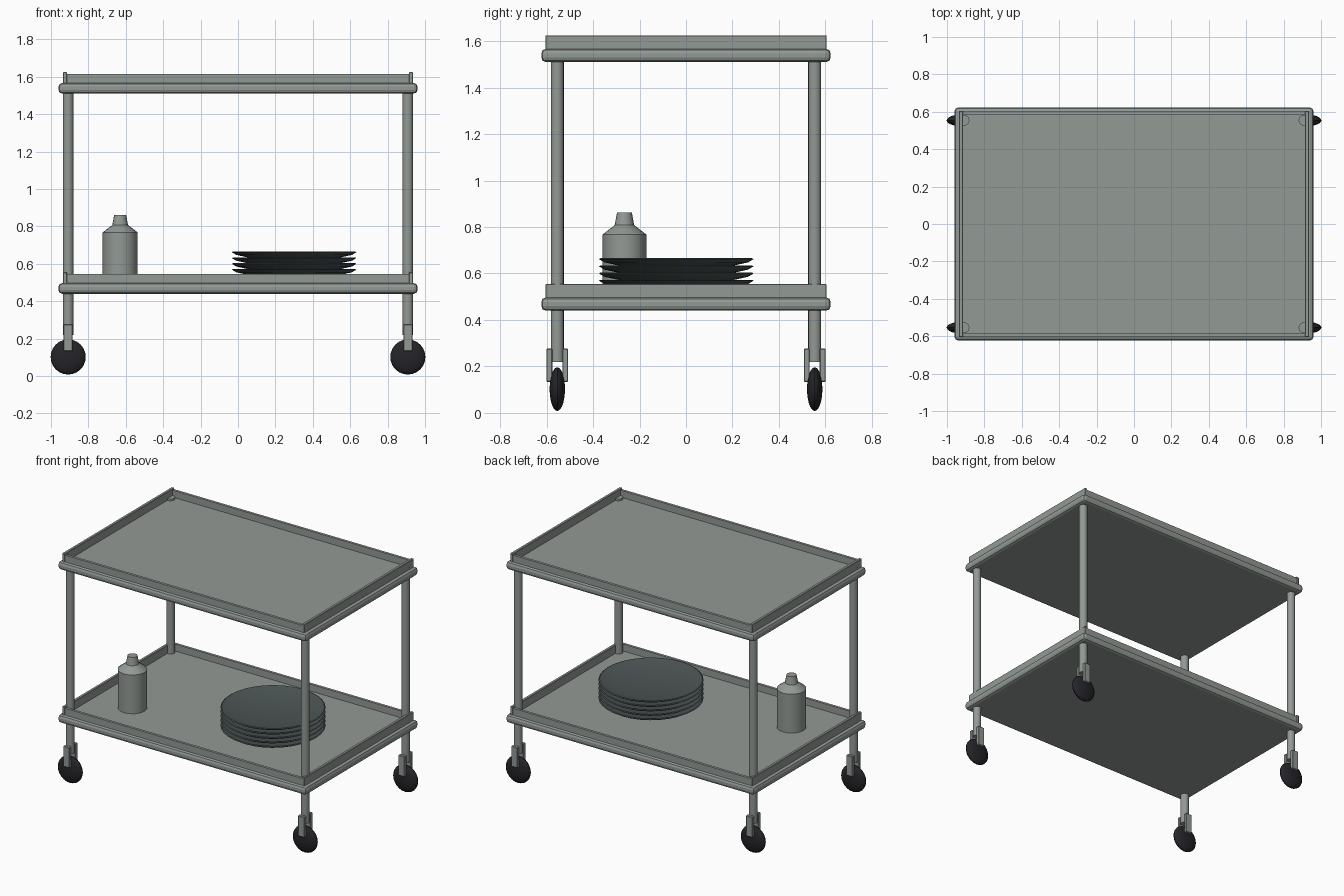
import bpy, bmesh, math
from mathutils import Matrix

old = bpy.data.objects.get("Cube")
if old:
    bpy.data.objects.remove(old, do_unlink=True)


def material(name, rgb):
    m = bpy.data.materials.new(name)
    m.use_nodes = True
    color = (*rgb, 1)
    m.diffuse_color = color
    bsdf = next(n for n in m.node_tree.nodes if n.type == 'BSDF_PRINCIPLED')
    bsdf.inputs["Base Color"].default_value = color
    return m


steel = material("grey steel", (0.29, 0.32, 0.30))
rubber = material("black rubber", (0.018, 0.018, 0.023))
ceramic = material("dark slate ceramic", (0.075, 0.092, 0.092))


def finish(name, bm, mat, loc, smooth=False):
    bmesh.ops.recalc_face_normals(bm, faces=bm.faces)
    mesh = bpy.data.meshes.new(name)
    bm.to_mesh(mesh)
    bm.free()
    mesh.materials.append(mat)
    ob = bpy.data.objects.new(name, mesh)
    ob.location = loc
    bpy.context.collection.objects.link(ob)
    if smooth:
        bpy.ops.object.select_all(action='DESELECT')
        ob.select_set(True)
        bpy.context.view_layer.objects.active = ob
        bpy.ops.object.shade_smooth_by_angle(angle=math.radians(35))
    return ob


def box(name, size, loc, mat, bevel=0.0, segments=1):
    bm = bmesh.new()
    bmesh.ops.create_cube(bm, size=1, matrix=Matrix.Diagonal((*size, 1)))
    if bevel:
        bmesh.ops.bevel(bm, geom=bm.edges[:], offset=bevel, segments=segments,
                        profile=0.5, affect='EDGES')
    return finish(name, bm, mat, loc)


def lathe(name, profile, loc, mat, sides):
    bm = bmesh.new()
    verts = [bm.verts.new((r, 0, z)) for r, z in profile]
    edges = [bm.edges.new(pair) for pair in zip(verts, verts[1:])]
    bmesh.ops.spin(bm, geom=verts + edges, axis=(0, 0, 1), cent=(0, 0, 0),
                   angle=math.tau, steps=sides)
    bmesh.ops.remove_doubles(bm, verts=bm.verts, dist=0.0005)
    return finish(name, bm, mat, loc, True)


# Two trays: rounded base with a raised lip
for label, z in (("lower", 0.44), ("upper", 1.51)):
    box(label + "_tray_base", (1.92, 1.246, 0.057), (0, 0, z + 0.0285), steel, 0.02, 2)
    for side, s in (("left", 1), ("right", -1)):
        box(f"{label}_tray_{side}_lip", (0.021, 1.21, 0.085),
            (s * 0.925, 0, z + 0.0725), steel, 0.003)
    for side, s in (("back", 1), ("front", -1)):
        box(f"{label}_tray_{side}_lip", (1.85, 0.018, 0.075),
            (0, s * 0.594, z + 0.0675), steel)

# Legs with casters
for x_name, sx in (("left", 1), ("right", -1)):
    for y_name, sy in (("back", 1), ("front", -1)):
        tag = f"{y_name}_{x_name}"
        x, y = sx * 0.908, sy * 0.554
        lathe(tag + "_leg", [(0, 0.22), (0.028, 0.22), (0.028, 1.58), (0, 1.58)],
              (x, y, 0), steel, 16)
        for n, s in (("inner", -sy), ("outer", sy)):
            box(f"{tag}_{n}_fork", (0.048, 0.025, 0.143),
                (x, y + s * 0.034, 0.205), steel, 0.003)
        bm = bmesh.new()
        bmesh.ops.create_uvsphere(
            bm, u_segments=24, v_segments=14, radius=1,
            matrix=Matrix.Diagonal((0.094, 0.033, 0.094, 1)) @ Matrix.Rotation(math.pi / 2, 4, 'X'))
        finish(tag + "_wheel", bm, rubber, (x, y, 0.102), True)

# Stack of plates
plate = [(0, 0), (0.22, 0), (0.31, 0.02), (0.333, 0.034), (0.326, 0.038),
         (0.25, 0.018), (0, 0.016)]
for i in range(5):
    lathe(f"plate_{i + 1}", plate, (0.3, -0.042, 0.504 + i * 0.031), ceramic, 32)

# Bottle with sloped shoulder and tapered cap
bottle = [(0, 0.495), (0.094, 0.495), (0.094, 0.768), (0.042, 0.808),
          (0.032, 0.862), (0, 0.862)]
lathe("bottle", bottle, (-0.63, -0.265, 0), steel, 16)
